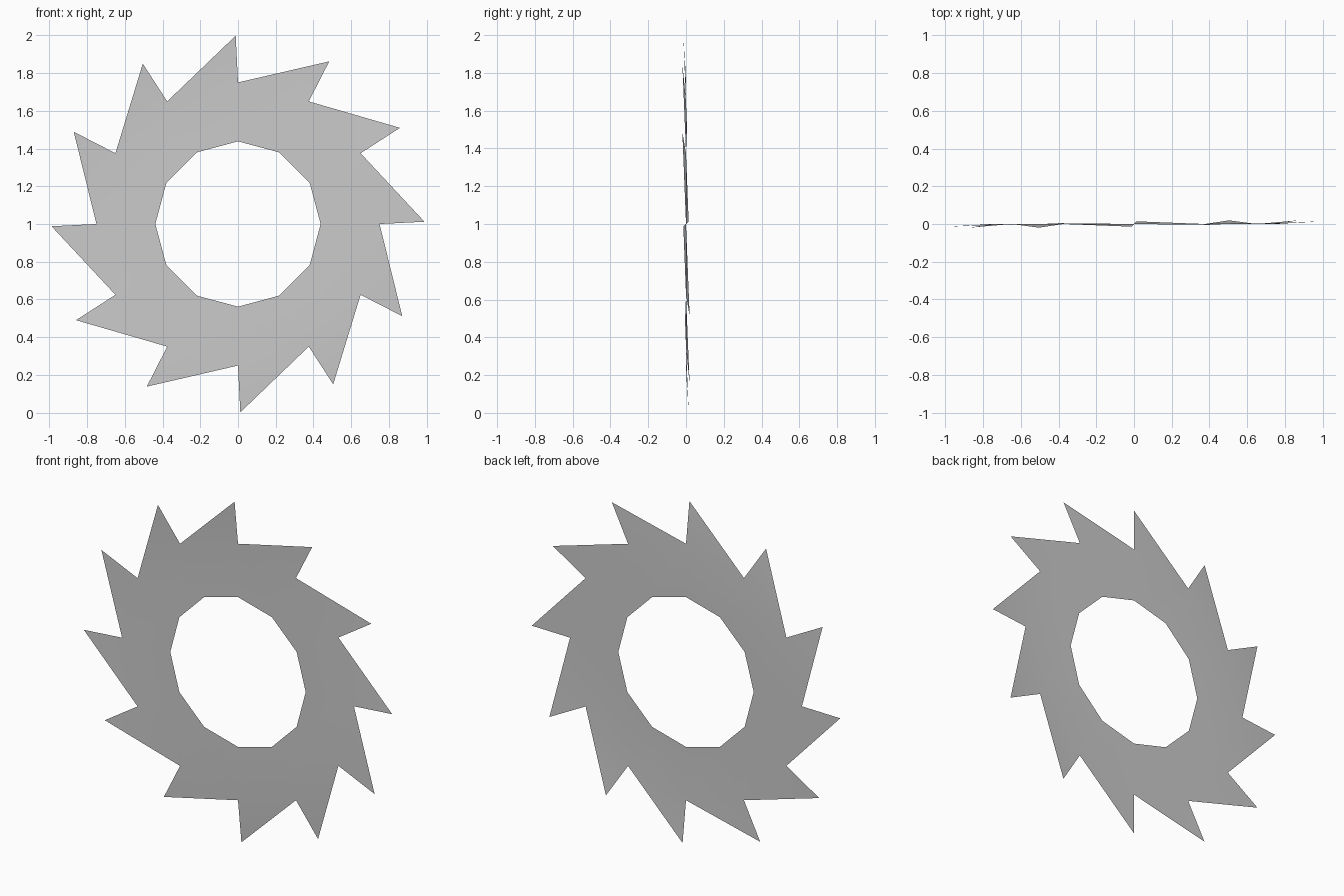
import bpy, bmesh
from math import cos, sin, radians

if "Cube" in bpy.data.objects:
    bpy.data.objects.remove(bpy.data.objects["Cube"])

TEETH = 12


def polar(bm, r, deg, y=0.0):
    a = radians(deg)
    return bm.verts.new((r * cos(a), y, 1 + r * sin(a)))


# Thin single-sheet blade: 12-sided bore, flat ring, slightly bent teeth
bm = bmesh.new()
bore, root, tip = [], [], []
for i in range(TEETH):
    deg = i * 30
    bore.append(polar(bm, 0.438, deg))
    root.append(polar(bm, 0.75, deg))
    reach = 0.998 if i % 2 else 0.988
    tip.append(polar(bm, reach, deg + 0.7, -0.02 * cos(radians(deg - 135))))

for i in range(TEETH):
    j = (i + 1) % TEETH
    bm.faces.new((bore[i], root[i], root[j], bore[j]))
    bm.faces.new((root[i], tip[i], root[j]))

bmesh.ops.recalc_face_normals(bm, faces=bm.faces)
mesh = bpy.data.meshes.new("saw_blade")
bm.to_mesh(mesh)
bm.free()
blade = bpy.data.objects.new("saw_blade", mesh)
bpy.context.collection.objects.link(blade)

# Soft shading across the gently bent sheet
for p in mesh.polygons:
    p.use_smooth = True
